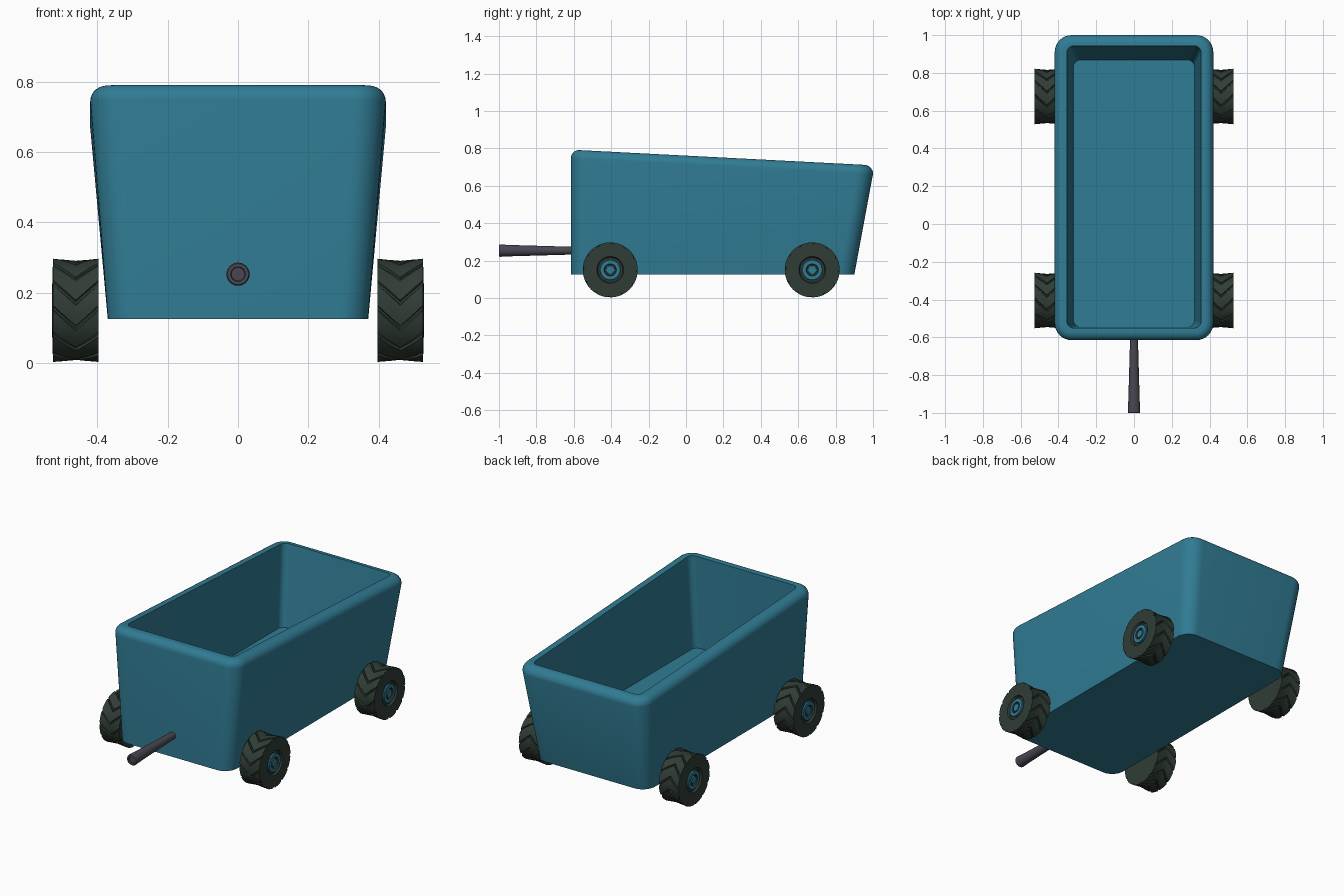
import bpy, bmesh, math

if "Cube" in bpy.data.objects:
    bpy.data.objects.remove(bpy.data.objects["Cube"])


def material(name, rgb):
    m = bpy.data.materials.new(name)
    m.diffuse_color = (*rgb, 1)
    m.use_nodes = True
    m.node_tree.nodes["Principled BSDF"].inputs["Base Color"].default_value = m.diffuse_color
    return m


TEAL = material("teal", (0.030, 0.200, 0.295))
TYRE = material("dark green rubber", (0.030, 0.046, 0.036))
GREY = material("dark grey", (0.066, 0.064, 0.085))


def loft(name, rings, mats, angle, bands=None):
    """Skin equal-length rings, cap both ends; bands gives a material per strip."""
    bm = bmesh.new()
    loops = [[bm.verts.new(p) for p in ring] for ring in rings]
    n = len(loops[0])
    for k in range(len(loops) - 1):
        for i in range(n):
            j = (i + 1) % n
            f = bm.faces.new((loops[k][i], loops[k][j], loops[k + 1][j], loops[k + 1][i]))
            f.material_index = bands[k] if bands else 0
    bm.faces.new(loops[0])
    f = bm.faces.new(loops[-1])
    f.material_index = bands[-1] if bands else 0
    bmesh.ops.recalc_face_normals(bm, faces=bm.faces)
    me = bpy.data.meshes.new(name)
    bm.to_mesh(me)
    bm.free()
    for m in mats:
        me.materials.append(m)
    ob = bpy.data.objects.new(name, me)
    bpy.context.collection.objects.link(ob)
    bpy.ops.object.select_all(action='DESELECT')
    bpy.context.view_layer.objects.active = ob
    ob.select_set(True)
    bpy.ops.object.shade_smooth_by_angle(angle=math.radians(angle))
    return ob


# Tub: rounded-rectangle rings, outside up, over the rim, inside down
def rim_z(y):
    return 0.792 - 0.08 * (y + 0.6) / 1.55


def rect(hx, y0, y1, r, height):
    pts = []
    corners = [(hx - r, y1 - r), (-hx + r, y1 - r), (-hx + r, y0 + r), (hx - r, y0 + r)]
    for q, (cx, cy) in enumerate(corners):
        for s in range(9):
            a = math.pi / 2 * (q + s / 8)
            x, y = cx + r * math.cos(a), cy + r * math.sin(a)
            pts.append((x, y, height(y)))
    return pts


F = 0.045  # rim fillet radius
tub = [rect(0.37, -0.615, 0.90, 0.08, lambda y: 0.125)]
for s in range(8):
    t = math.pi / 2 * s / 7
    d, h = F * (1 - math.cos(t)), F * (1 - math.sin(t))
    tub.append(rect(0.42 - d, -0.615 + d, 1.0 - d, 0.09 - d, lambda y, h=h: rim_z(y) - h))
tub.append(rect(0.355, -0.55, 0.943, 0.035, rim_z))
tub.append(rect(0.32, -0.545, 0.868, 0.035, lambda y: 0.25))
loft("wagon_tub", tub, [TEAL], 40)


# Wheels
R, LUGS, CZ = 0.147, 12, 0.15
STEPS = [(0, 0), (0.27, 0), (0.53, 0), (0.8, 0), (0.85, 1), (0.95, 1)]


def circle_x(x, r, cy, n=72, twist=0, depth=0):
    """Ring around the x axis; depth cuts the tread grooves."""
    pts = []
    for k in range(LUGS):
        for f, groove in STEPS:
            a = 2 * math.pi * (k + f) / LUGS + twist
            rr = r - depth * groove
            pts.append((x, cy + rr * math.cos(a), CZ + rr * math.sin(a)))
    return pts


def wheel(label, side, cy):
    x0, x1 = 0.396, 0.526
    rings = [circle_x(side * x0, 0.07, cy), circle_x(side * x0, 0.137, cy)]
    # Chevron tread, dipping slightly in the middle
    for u in (-1, -0.67, -0.33, 0, 0.33, 0.67, 1):
        x = (x0 + x1) / 2 + u * (x1 - x0) / 2
        rings.append(circle_x(side * x, R - 0.006 * (1 - abs(u)), cy,
                              twist=0.42 * (1 - abs(u)), depth=0.007))
    # Outer sidewall and hub recess
    for x, r in ((x1, 0.137), (x1 + 0.002, 0.072), (x1 - 0.01, 0.066)):
        rings.append(circle_x(side * x, r, cy))
    loft(label + "_tyre", rings, [TYRE], 20)
    # Hub cap: raised ring, dark groove, centre bolt
    prof = [(0.500, 0.055), (0.524, 0.055), (0.527, 0.052), (0.527, 0.033),
            (0.518, 0.030), (0.518, 0.023), (0.526, 0.022)]
    loft(label + "_hub", [circle_x(side * x, r, cy) for x, r in prof],
         [TEAL, TYRE], 30, [0, 0, 0, 1, 1, 0, 0])


for side, sn in ((1, "right"), (-1, "left")):
    for cy, fn in ((-0.405, "front"), (0.675, "rear")):
        wheel(f"{fn}_{sn}_wheel", side, cy)


# Pull handle: tapered bar with a recessed grip end
def circle_y(y, r):
    return [(r * math.cos(2 * math.pi * i / 24), y, 0.253 + r * math.sin(2 * math.pi * i / 24))
            for i in range(24)]


handle = [(-0.58, 0.020), (-0.93, 0.030), (-0.995, 0.033), (-1.0, 0.030),
          (-1.0, 0.021), (-0.994, 0.019)]
loft("pull_handle", [circle_y(y, r) for y, r in handle], [GREY], 30)
